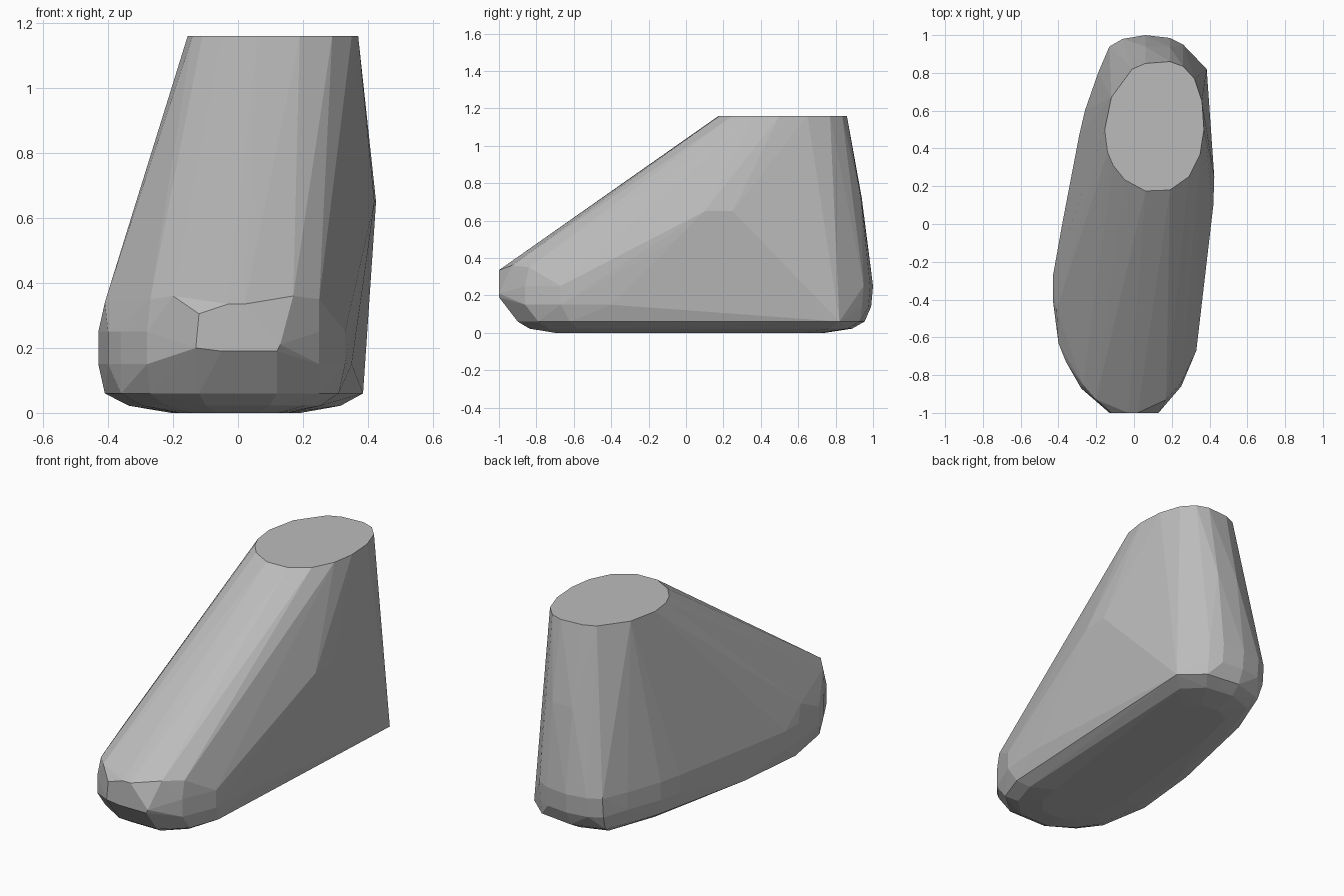
import bpy
import bmesh
import math

default_cube = bpy.data.objects.get("Cube")
if default_cube:
    bpy.data.objects.remove(default_cube, do_unlink=True)


def make_material(name, colour):
    material = bpy.data.materials.new(name)
    material.use_nodes = True
    material.diffuse_color = colour
    shader = material.node_tree.nodes["Principled BSDF"]
    shader.inputs["Base Color"].default_value = colour
    return material


def ring(outline, height, scale_x=1.0, scale_y=1.0):
    """Lift a flat outline to a height, optionally shrinking it."""
    return [(x * scale_x, y * scale_y, height) for x, y in outline]


def wrap_skin(name, points, material):
    """Stretch a faceted convex skin around the guide points."""
    mesh = bpy.data.meshes.new(name)
    bm = bmesh.new()
    for point in points:
        bm.verts.new(point)
    hull = bmesh.ops.convex_hull(bm, input=bm.verts[:])
    inside = {item for item in hull["geom_interior"] + hull["geom_unused"]
              if isinstance(item, bmesh.types.BMVert)}
    bmesh.ops.delete(bm, geom=list(inside), context="VERTS")
    # Merge the flat cap and the flat sole into single faces
    bmesh.ops.dissolve_limit(bm, angle_limit=math.radians(1),
                             verts=bm.verts[:], edges=bm.edges[:])
    bmesh.ops.recalc_face_normals(bm, faces=bm.faces[:])
    bm.to_mesh(mesh)
    bm.free()
    mesh.materials.append(material)
    skin = bpy.data.objects.new(name, mesh)
    bpy.context.collection.objects.link(skin)
    return skin


# Flat oval cut at the ankle
ankle_outline = [
    (.06, .175), (.19, .18), (.29, .25), (.35, .37), (.37, .5), (.36, .65),
    (.32, .77), (.26, .835), (.19, .86), (.06, .85), (-.01, .82),
    (-.12, .67), (-.155, .5), (-.14, .38), (-.11, .31), (-.05, .235),
]

# Crease where the walls turn under into the sole
crease_outline = [
    (.12, -.9), (.25, -.79), (.31, -.62), (.385, .82), (.26, .93),
    (.06, .955), (-.12, .9), (-.24, .6), (-.37, 0), (-.41, -.4),
    (-.36, -.69), (-.27, -.81), (-.12, -.9),
]

# Widest outline of the toe and the inner wall
wall_outline = [
    (.25, -.86), (.33, -.67), (.35, -.4), (-.19, .8), (-.26, .6),
    (-.29, .47), (-.38, 0), (-.43, -.28), (-.43, -.4), (-.4, -.63),
    (-.36, -.73), (-.28, -.87),
]

# Rounded back of the heel
heel_outline = [(.26, .95), (.19, .985), (.06, 1), (-.06, .98), (-.13, .94)]

# Blunt tip of the toe
toe_tip = [(-.13, -1, .2), (-.05, -1, .19), (.12, -1, .19), (.13, -1, .21),
           (.02, -1, .335), (-.03, -1, .335), (-.12, -1, .305)]

# Top of the toe where the instep begins to rise
toe_top = [(.17, -.93, .36), (.25, -.84, .35), (-.2, -.93, .36),
           (-.27, -.85, .35), (-.41, -.45, .34)]

# Bulge on the outer side of the ankle, and the back of the leg
ankle_bulge = [(.42, .1, .65), (.425, .25, .65), (.4, -.05, .5)]
leg_back = [(.19, .935, .72), (.06, .94, .72)]

guide_points = (
    ring(ankle_outline, 1.16)
    + ring(crease_outline, .06)
    + ring(crease_outline, .022, .82, .93)
    + ring(crease_outline, 0, .5, .78)
    + ring(wall_outline, .25)
    + ring(wall_outline, .15)
    + ring(heel_outline, .25)
    + ring(heel_outline, .14, 1, .99)
    + toe_tip + toe_top + ankle_bulge + leg_back
)

grey = make_material("plain grey", (.5, .5, .5, 1))
wrap_skin("foot_block", guide_points, grey)
